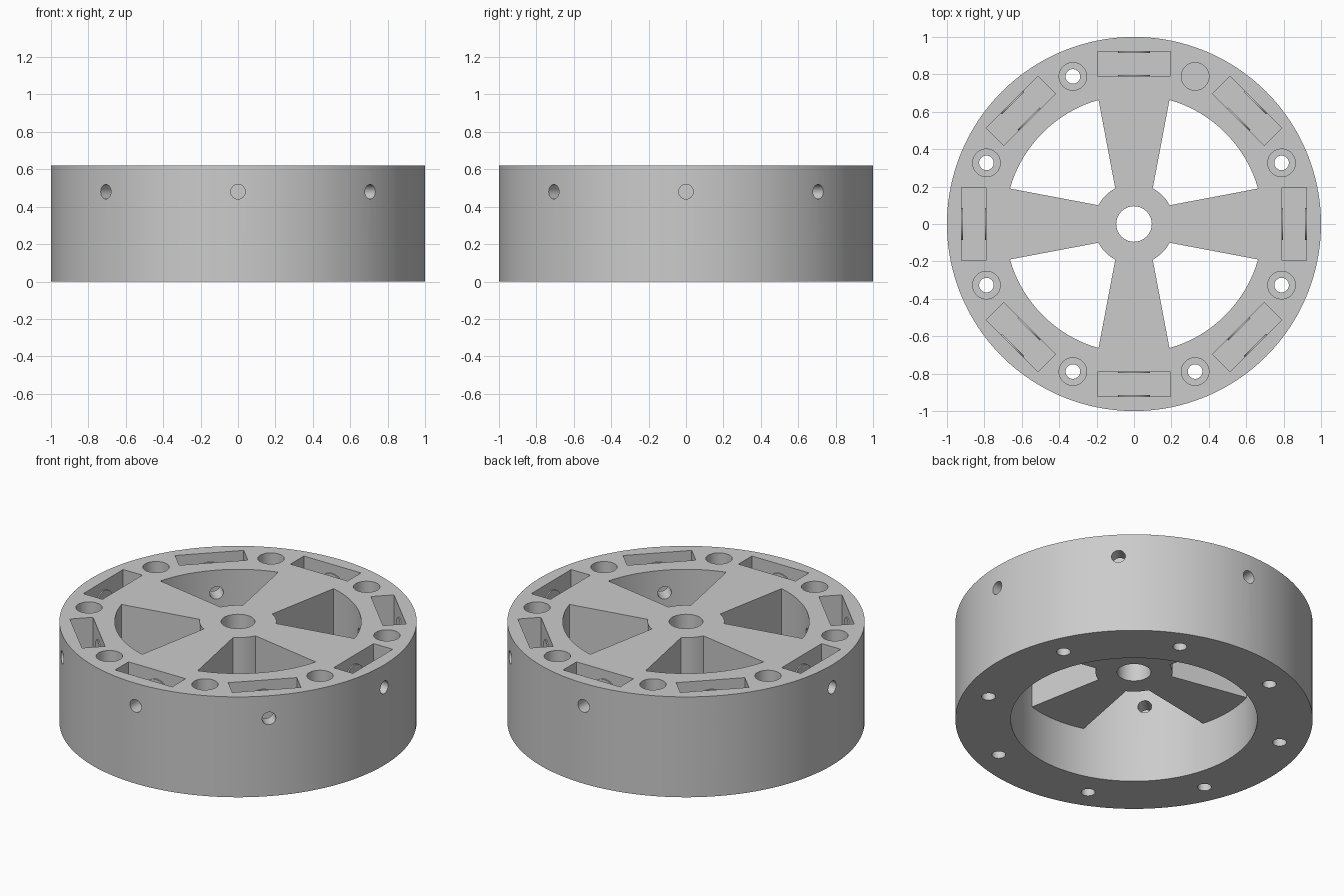
import bpy, bmesh
from math import sin, cos, pi, radians, atan2, degrees
from mathutils import Matrix, Vector

if "Cube" in bpy.data.objects:
    bpy.data.objects.remove(bpy.data.objects["Cube"])

H = 0.62          # wheel height
AXLE_Z = 0.48     # height of the radial axle holes


def make(name, build):
    bm = bmesh.new()
    build(bm)
    bmesh.ops.recalc_face_normals(bm, faces=bm.faces)
    me = bpy.data.meshes.new(name)
    bm.to_mesh(me)
    bm.free()
    ob = bpy.data.objects.new(name, me)
    bpy.context.collection.objects.link(ob)
    return ob


def prism(bm, pts, z0, z1, mat=Matrix()):
    lo = [bm.verts.new(mat @ Vector((x, y, z0))) for x, y in pts]
    hi = [bm.verts.new(mat @ Vector((x, y, z1))) for x, y in pts]
    bm.faces.new(lo[::-1])
    bm.faces.new(hi)
    n = len(pts)
    for i in range(n):
        j = (i + 1) % n
        bm.faces.new((lo[i], lo[j], hi[j], hi[i]))


def circle(r, n, cx=0, cy=0):
    return [(cx + r * cos(2 * pi * i / n), cy + r * sin(2 * pi * i / n)) for i in range(n)]


def turn(deg):
    return Matrix.Rotation(radians(deg), 4, 'Z')


def radial(bm, r, r0, r1, deg, n=32):
    # cylinder whose axis points outwards at the given angle
    mat = turn(deg) @ Matrix.Translation((0, 0, AXLE_Z)) @ Matrix.Rotation(pi / 2, 4, 'Y')
    prism(bm, circle(r, n), r0, r1, mat)


def boolean(ob, other, op):
    mod = ob.modifiers.new(op, 'BOOLEAN')
    mod.operation, mod.object, mod.solver = op, other, 'EXACT'
    dg = bpy.context.evaluated_depsgraph_get()
    me = bpy.data.meshes.new_from_object(ob.evaluated_get(dg))
    ob.modifiers.clear()
    ob.data = me
    bpy.data.objects.remove(other)


# rim
wheel = make("wheel_rim", lambda bm: prism(bm, circle(1, 128), 0, H))
boolean(wheel, make("rim_opening", lambda bm: prism(bm, circle(0.69, 128), -0.1, H + 0.1)), 'DIFFERENCE')


# hub with four flared spokes, only in the upper half
def spokes(bm):
    a = degrees(atan2(0.10, 0.19))
    pts = []
    for k in range(4):
        m = turn(90 * k)
        loc = [(0.74, -0.204), (0.74, 0.204)]
        for i in range(9):
            t = radians(a + (90 - 2 * a) * i / 8)
            loc.append((0.215 * cos(t), 0.215 * sin(t)))
        pts += [(m @ Vector((x, y, 0))).xy for x, y in loc]
    prism(bm, pts, 0.305, H)


boolean(wheel, make("spokes", spokes), 'UNION')


# roller pockets, screw holes and centre bore
def pockets(bm):
    for k in range(8):
        prism(bm, [(0.79, -0.195), (0.921, -0.195), (0.921, 0.195), (0.79, 0.195)],
              0.285, H + 0.1, turn(45 * k))
        prism(bm, circle(0.039, 32, 0.854), -0.1, H + 0.1, turn(45 * k + 22.5))
    prism(bm, circle(0.095, 48), -0.1, H + 0.1)


boolean(wheel, make("pocket_cutter", pockets), 'DIFFERENCE')


# counterbores for the screw heads
def counterbores(bm):
    for k in range(8):
        prism(bm, circle(0.074, 32, 0.854), 0.31, H + 0.1, turn(45 * k + 22.5))


boolean(wheel, make("counterbore_cutter", counterbores), 'DIFFERENCE')


# thin round spacers on both pocket walls
def spacers(bm):
    for k in range(8):
        radial(bm, 0.085, 0.78, 0.797, 45 * k)
        radial(bm, 0.085, 0.914, 0.93, 45 * k)


boolean(wheel, make("spacers", spacers), 'UNION')


# radial axle holes
def axles(bm):
    for k in range(8):
        radial(bm, 0.039, 0.6, 1.1, 45 * k)


boolean(wheel, make("axle_cutter", axles), 'DIFFERENCE')

bpy.context.view_layer.objects.active = wheel
wheel.select_set(True)
bpy.ops.object.shade_smooth_by_angle(angle=radians(30))
